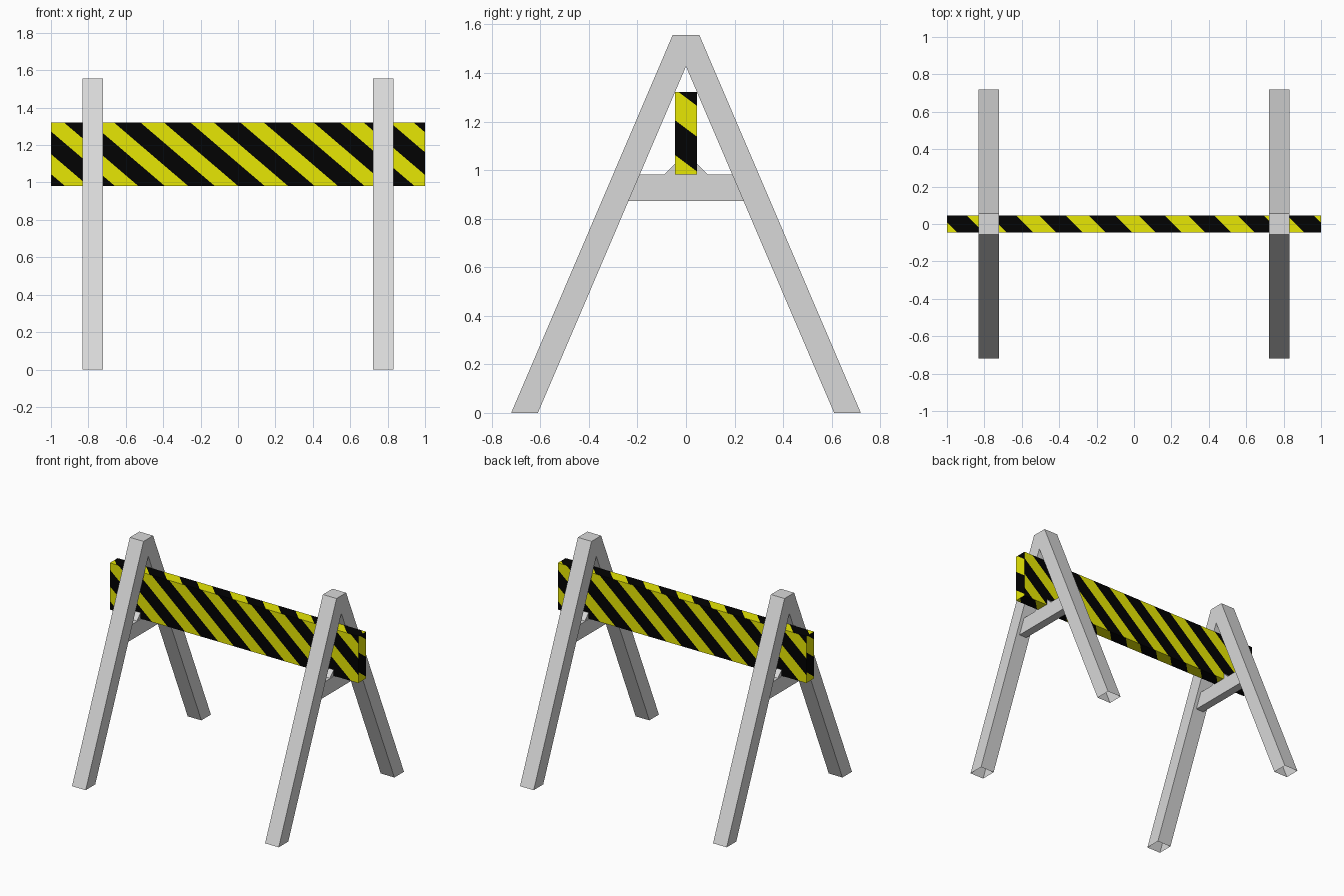
import bpy, bmesh
from mathutils import Vector

if "Cube" in bpy.data.objects:
    bpy.data.objects.remove(bpy.data.objects["Cube"])


def material(name, rgb):
    m = bpy.data.materials.new(name)
    m.diffuse_color = (*rgb, 1.0)
    m.use_nodes = True
    m.node_tree.nodes["Principled BSDF"].inputs["Base Color"].default_value = m.diffuse_color
    return m


GREY = material("grey_frame", (0.69, 0.69, 0.69))
YELLOW = material("warning_yellow", (0.80, 0.80, 0.001))
BLACK = material("stripe_black", (0.0005, 0.0005, 0.0005))


def make_object(name, bm, mats):
    me = bpy.data.meshes.new(name)
    bm.to_mesh(me)
    bm.free()
    for m in mats:
        me.materials.append(m)
    ob = bpy.data.objects.new(name, me)
    bpy.context.collection.objects.link(ob)
    return ob


def prism(name, profile, x, width, open_feet=False):
    """Extrude a (y, z) profile along x, centred on x."""
    bm = bmesh.new()
    face = bm.faces.new([bm.verts.new((x - width / 2, y, z)) for y, z in profile])
    ext = bmesh.ops.extrude_face_region(bm, geom=[face], use_keep_orig=True)
    bmesh.ops.translate(bm, vec=(width, 0, 0),
                        verts=[g for g in ext["geom"] if isinstance(g, bmesh.types.BMVert)])
    bmesh.ops.recalc_face_normals(bm, faces=bm.faces)
    if open_feet:
        feet = [f for f in bm.faces if all(v.co.z < 1e-4 for v in f.verts)]
        bmesh.ops.delete(bm, geom=feet, context='FACES_ONLY')
    return make_object(name, bm, [GREY])


# A-shaped end frames, with recessed cross bar and small wedges holding the board
FRAME = [(-0.72, 0), (-0.055, 1.556), (0.055, 1.556), (0.72, 0),
         (0.61, 0), (0, 1.427), (-0.61, 0)]
BAR = [(-0.238, 0.872), (-0.19, 0.982), (0.19, 0.982), (0.238, 0.872)]
for side, x in (("left", -0.777), ("right", 0.777)):
    prism(side + "_a_frame", FRAME, x, 0.11, open_feet=True)
    prism(side + "_cross_bar", BAR, x, 0.06)
    for end, s in (("front", -1), ("back", 1)):
        wedge = [(s * 0.044, 0.981), (s * 0.09, 0.981), (s * 0.044, 1.027)]
        prism(f"{side}_{end}_wedge", wedge, x, 0.05)

# Striped board: each side is cut along its own diagonal
# (face normal, stripe direction, centre of one black stripe, period)
BLACK_SHARE = 0.53
STRIPES = [
    ((0, -1, 0), (1, 0, 1.17), -0.06 + 1.17 * 1.322, 0.267),
    ((0, 1, 0), (-1, 0, 1.17), -0.06 + 1.17 * 1.322, 0.267),
    ((1, 0, 0), (0, 0.75, 1), 1.10, 0.27),
    ((-1, 0, 0), (0, -0.75, 1), 1.10, 0.27),
    ((0, 0, 1), (1, 1, 0), 0.935, 0.265),
    ((0, 0, -1), (1, -1, 0), 0.93, 0.265),
]
bm = bmesh.new()
bmesh.ops.create_cube(bm, size=1)
bmesh.ops.scale(bm, vec=(2.0, 0.09, 0.34), verts=bm.verts)
bmesh.ops.translate(bm, vec=(0, 0, 1.152), verts=bm.verts)
bm.normal_update()


def faces_towards(n):
    return [f for f in bm.faces if f.normal.dot(n) > 0.9]


for normal, direction, centre, period in STRIPES:
    n, d = Vector(normal), Vector(direction)
    start = centre - period * BLACK_SHARE / 2
    cuts = [start + period * (k + part) for k in range(-20, 20) for part in (0, BLACK_SHARE)]
    for c in cuts:
        faces = faces_towards(n)
        reach = [v.co.dot(d) for f in faces for v in f.verts]
        if not min(reach) < c < max(reach):
            continue
        edges = {e for f in faces for e in f.edges}
        verts = {v for f in faces for v in f.verts}
        bmesh.ops.bisect_plane(bm, geom=faces + list(edges) + list(verts), dist=1e-5,
                               plane_co=d * (c / d.length_squared), plane_no=d)
        bm.normal_update()
    for f in faces_towards(n):
        phase = ((f.calc_center_median().dot(d) - start) / period) % 1
        f.material_index = 1 if phase < BLACK_SHARE else 0
make_object("striped_board", bm, [YELLOW, BLACK])
